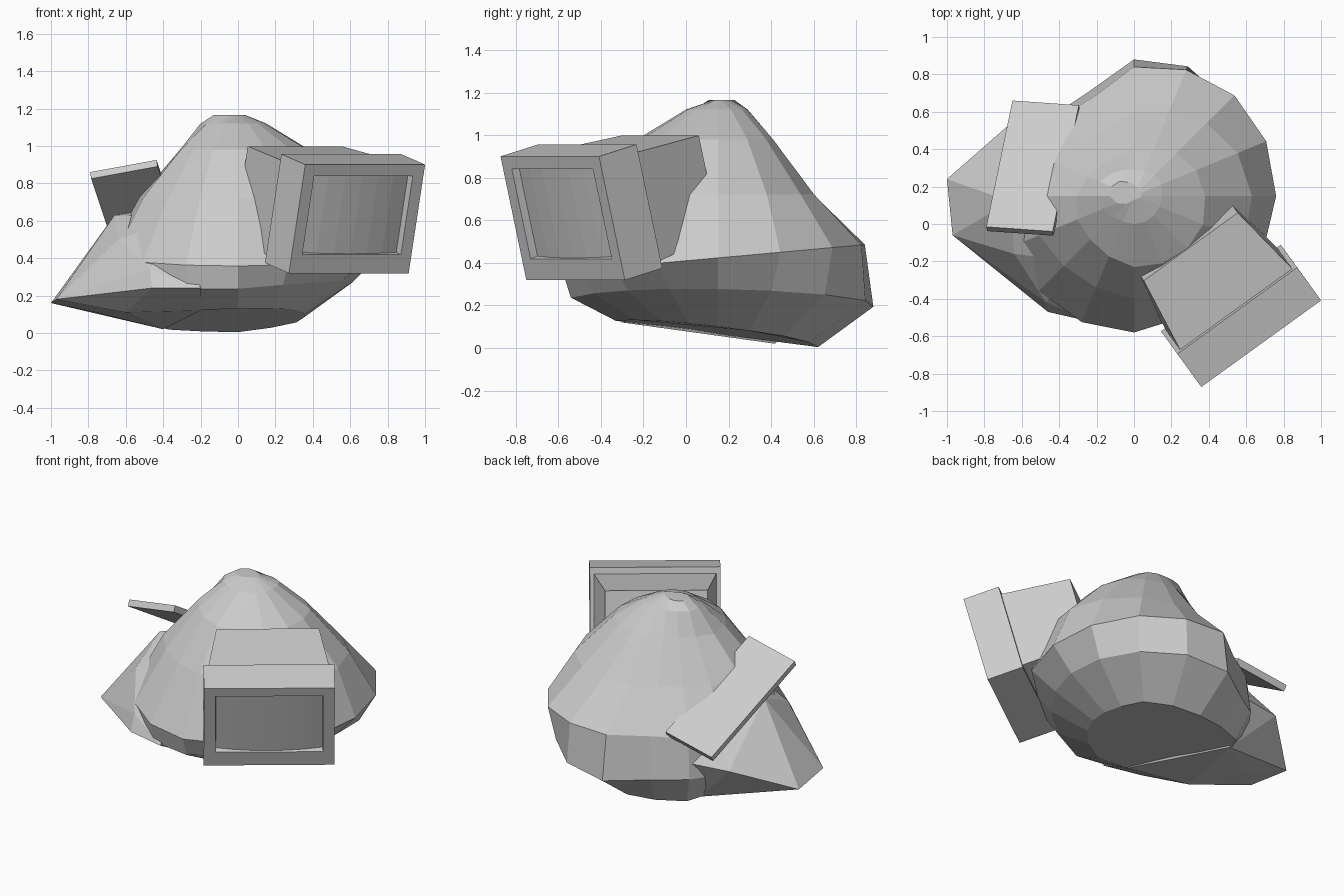
import bpy, bmesh
from math import cos, sin, tau
from mathutils import Vector

if "Cube" in bpy.data.objects:
    bpy.data.objects.remove(bpy.data.objects["Cube"])


def finish(bm, name):
    bmesh.ops.recalc_face_normals(bm, faces=bm.faces)
    mesh = bpy.data.meshes.new(name)
    bm.to_mesh(mesh)
    bm.free()
    ob = bpy.data.objects.new(name, mesh)
    bpy.context.collection.objects.link(ob)
    return ob


def loft(name, rings, cap_end=True):
    """Skin a stack of equal-sized point rings."""
    bm = bmesh.new()
    vs = [[bm.verts.new(p) for p in ring] for ring in rings]
    for a, b in zip(vs, vs[1:]):
        n = len(a)
        for i in range(n):
            j = (i + 1) % n
            bm.faces.new((a[i], a[j], b[j], b[i]))
    bm.faces.new(vs[0])
    if cap_end:
        bm.faces.new(vs[-1])
    return finish(bm, name)


def hull(name, points):
    bm = bmesh.new()
    for p in points:
        bm.verts.new(p)
    res = bmesh.ops.convex_hull(bm, input=bm.verts)
    junk = {g for g in res["geom_interior"] + res["geom_unused"]
            if isinstance(g, bmesh.types.BMVert)}
    bmesh.ops.delete(bm, geom=list(junk), context='VERTS')
    return finish(bm, name)


# Boulder: rings of 16 radii around (0, 0.15); each ring is (height, slope in y, radii)
LAYERS = [
    (.085, -.13, (.36, .38, .44, .46, .47, .48, .52, .50, .46, .47, .49, .50, .48, .42, .38, .36)),
    (.22, -.03, (.62, .66, .71, .75, .73, .61, .61, .62, .63, .66, .70, .70, .69, .63, .60, .60)),
    (.41, .09, (.76, .765, .76, .73, .69, .57, .58, .63, .69, .72, .72, .73, .73, .70, .68, .75)),
    (.72, 0, (.63, .60, .55, .49, .45, .39, .39, .44, .53, .55, .53, .53, .55, .57, .61, .64)),
    (.98, 0, (.38, .36, .32, .28, .25, .23, .24, .27, .31, .33, .33, .35, .38, .39, .40, .40)),
    (1.12, 0, (.15, .16, .16, .15, .14, .15, .17, .20, .20, .18, .16, .15, .15, .15, .15, .15)),
    (1.165, 0, (.04, .04, .04, .05, .06, .08, .11, .13, .13, .10, .06, .03, .02, .02, .02, .03)),
]
rings = []
for z, slope, radii in LAYERS:
    ring = []
    for k, r in enumerate(radii):
        x, y = r * cos(tau * k / 16), .15 + r * sin(tau * k / 16)
        lift = .1 * max(0, x) if slope < 0 else 0   # underside rises to the right
        ring.append((x, y, max(0, z + slope * y + lift)))
    rings.append(ring)
loft("boulder", rings)

# Pointed spur on the left of the boulder
hull("boulder_spur", [
    (-1, .24, .16), (-.97, -.06, .18), (-.66, .12, .63), (-.64, -.16, .5),
    (-.68, .52, .3), (-.76, .12, .11), (-.6, -.2, .11), (-.46, -.47, .24),
    (-.47, -.42, .34), (-.3, .58, .3), (-.35, .3, .68), (-.4, .42, .02),
    (-.3, -.2, .62), (-.2, -.3, .12), (-.2, -.53, .24)])

# Tilted monitor: local frame is across, down, backwards from the front top centre
origin = Vector((.68, -.64, .90))
across = Vector((.81, .585, 0)).normalized()
back = Vector((-.57, .785, .25)).normalized()
down = across.cross(back).normalized()
if down.z > 0:
    down.negate()


def local(u, d, b):
    return origin + across * u + down * d + back * b


def rect(half, top, bottom, depth):
    return [local(-half, top, depth), local(half, top, depth),
            local(half, bottom, depth), local(-half, bottom, depth)]


loft("monitor_case", [
    rect(.31, .065, .53, .645),    # tube back
    rect(.37, .04, .57, .225),     # tube front
    rect(.395, 0, .60, .225),      # bezel back
    rect(.395, 0, .60, 0),         # bezel front
    rect(.325, .062, .497, 0),     # screen opening
    rect(.322, .065, .494, .04),   # recess
], cap_end=False)

# Screen bowed across its width
N = 6
bm = bmesh.new()
cols = []
for i in range(N + 1):
    s = 2 * i / N - 1
    depth = .04 - .03 * (1 - s * s)
    cols.append([bm.verts.new(local(.323 * s, d, depth)) for d in (.064, .495)])
for a, b in zip(cols, cols[1:]):
    bm.faces.new((a[0], b[0], b[1], a[1]))
screen = finish(bm, "monitor_screen")
if screen.data.polygons[0].normal.dot(back) > 0:
    screen.data.flip_normals()

# Flat slab stuck into the left side
a = Vector((-.79, -.015, .86))
side = Vector((.355, -.025, .065))
run = Vector((.14, .675, -.42))
thick = -side.cross(run).normalized() * .042
top = [a, a + side, a + side + run, a + run]
loft("slab", [top, [p + thick for p in top]])
